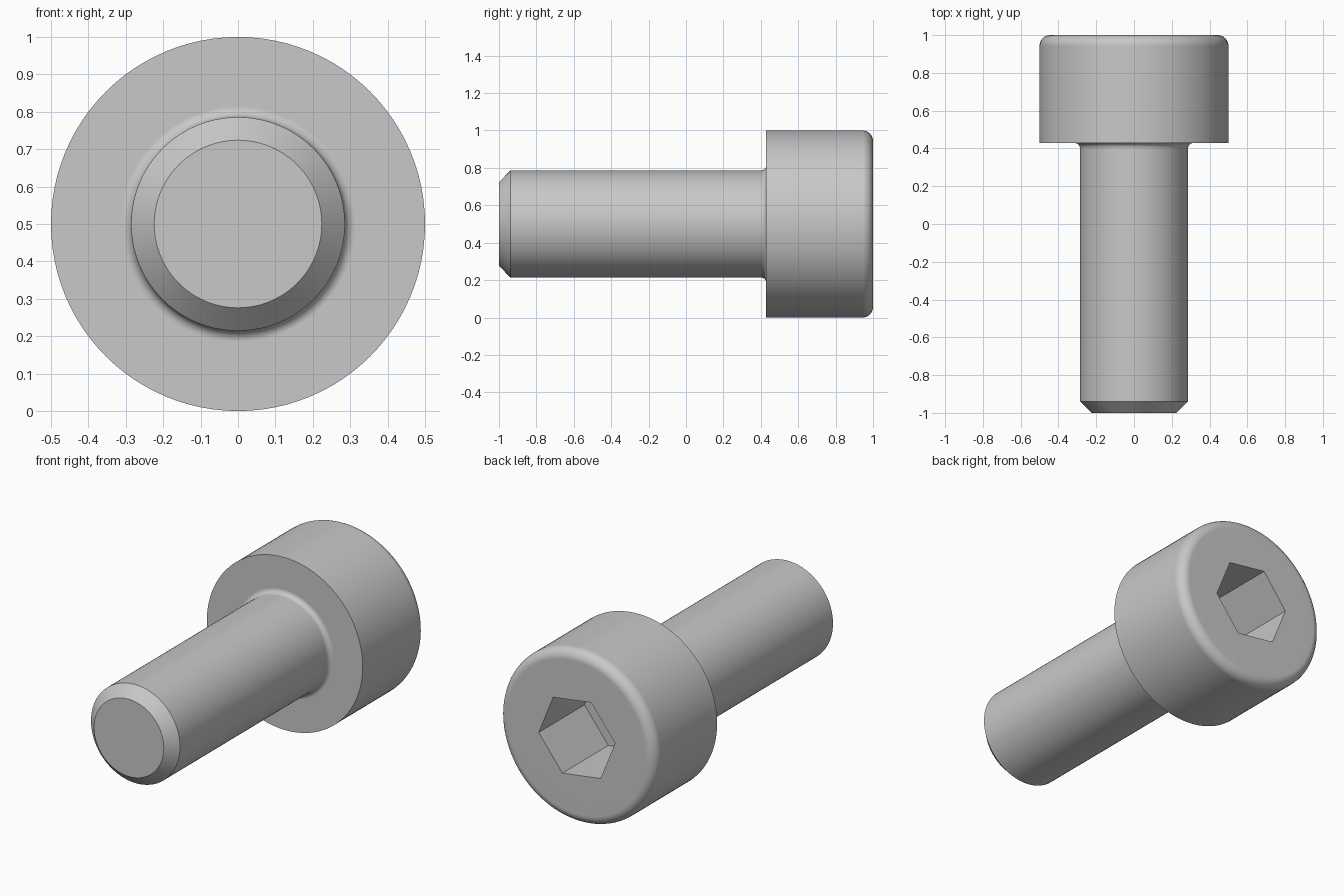
import bpy
import bmesh
import math

if "Cube" in bpy.data.objects:
    bpy.data.objects.remove(bpy.data.objects["Cube"])

SEGMENTS = 96
AXIS_Z = 0.5
HEAD_R, SHANK_R, TIP_R = 0.5, 0.2857, 0.224
FLANGE_Y = 0.4286
RIM, FILLET = 0.057, 0.0286
HEX_R, HEX_DEPTH, HEX_TURN = 0.2474, 0.42, math.radians(-8)


def arc(cr, cy, radius, start, end, steps=8):
    """Profile points (radius, y) along an arc, angles in degrees."""
    pts = []
    for i in range(steps + 1):
        a = math.radians(start + (end - start) * i / steps)
        pts.append((cr + radius * math.cos(a), cy + radius * math.sin(a)))
    return pts


def ring(bm, radius, y, count, turn=0.0):
    verts = []
    for i in range(count):
        a = turn + 2 * math.pi * i / count
        verts.append(bm.verts.new((radius * math.cos(a), y, AXIS_Z + radius * math.sin(a))))
    return verts


def bridge(bm, a, b):
    n = len(a)
    for i in range(n):
        j = (i + 1) % n
        bm.faces.new((a[i], a[j], b[j], b[i]))


def ring_edges(bm, verts):
    return [bm.edges.get((verts[i - 1], verts[i])) for i in range(len(verts))]


# Turned profile: chamfered tip, shank, under-head fillet, head, rounded rim
profile = [(TIP_R, -1.0), (SHANK_R, -0.939)]
profile += arc(SHANK_R + FILLET, FLANGE_Y - FILLET, FILLET, 180, 90)
profile += [(HEAD_R, FLANGE_Y)]
profile += arc(HEAD_R - RIM, 1.0 - RIM, RIM, 0, 90)

bm = bmesh.new()
rings = [ring(bm, r, y, SEGMENTS) for r, y in profile]
for a, b in zip(rings, rings[1:]):
    bridge(bm, a, b)
bm.faces.new(rings[0])

# Hexagonal socket sunk into the head
mouth = ring(bm, HEX_R, 1.0, 6, HEX_TURN)
floor = ring(bm, HEX_R, 1.0 - HEX_DEPTH, 6, HEX_TURN)
bridge(bm, mouth, floor)
bm.faces.new(floor)

# Flat head face between rim and socket
bmesh.ops.triangle_fill(bm, use_beauty=True,
                        edges=ring_edges(bm, rings[-1]) + ring_edges(bm, mouth))
bmesh.ops.recalc_face_normals(bm, faces=bm.faces)

mesh = bpy.data.meshes.new("socket_screw")
bm.to_mesh(mesh)
bm.free()
screw = bpy.data.objects.new("socket_screw", mesh)
bpy.context.collection.objects.link(screw)

# Plain grey metal
steel = bpy.data.materials.new("grey_steel")
steel.diffuse_color = (0.58, 0.58, 0.58, 1.0)
steel.use_nodes = True
steel.node_tree.nodes["Principled BSDF"].inputs["Base Color"].default_value = steel.diffuse_color
mesh.materials.append(steel)

# Smooth shading with crisp edges and flat planes
bpy.context.view_layer.objects.active = screw
screw.select_set(True)
bpy.ops.object.shade_smooth_by_angle(angle=math.radians(30))
weighted = screw.modifiers.new("weighted_normals", 'WEIGHTED_NORMAL')
weighted.keep_sharp = True
